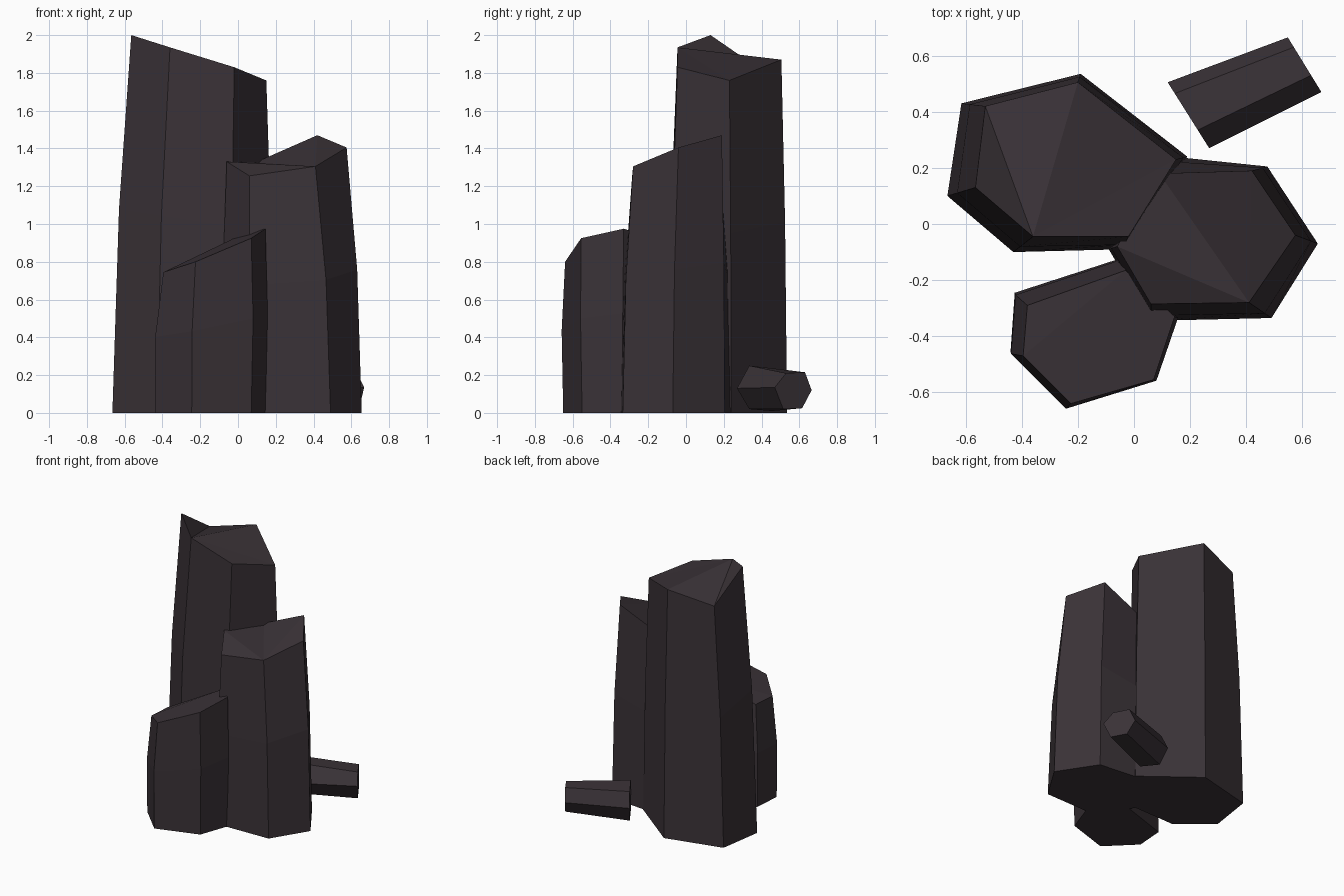
import bpy
import bmesh
from mathutils import Vector

if "Cube" in bpy.data.objects:
    bpy.data.objects.remove(bpy.data.objects["Cube"])

rock = bpy.data.materials.new("dark basalt")
rock.diffuse_color = (0.042, 0.032, 0.038, 1)
rock.use_nodes = True
rock.node_tree.nodes["Principled BSDF"].inputs["Base Color"].default_value = rock.diffuse_color


def loft(name, rings, fan):
    """Skin six-sided rings; the last ring is capped with a fan from one corner."""
    bm = bmesh.new()
    loops = [[bm.verts.new(p) for p in ring] for ring in rings]
    n = len(loops[0])
    for low, high in zip(loops, loops[1:]):
        for i in range(n):
            j = (i + 1) % n
            bm.faces.new((low[i], low[j], high[j], high[i]))
    bm.faces.new(loops[0][::-1])
    top = loops[-1]
    for k in range(1, n - 1):
        bm.faces.new((top[fan], top[(fan + k) % n], top[(fan + k + 1) % n]))
    bmesh.ops.recalc_face_normals(bm, faces=bm.faces)
    mesh = bpy.data.meshes.new(name)
    bm.to_mesh(mesh)
    bm.free()
    mesh.materials.append(rock)
    bpy.context.collection.objects.link(bpy.data.objects.new(name, mesh))


def column(name, base, top, fan, inset=0.3, bulge=0.0):
    """Standing column: footprint, slightly tapered waist, broken slanted top."""
    base = [Vector((x, y, 0)) for x, y in base]
    top = [Vector(p) for p in top]
    centre = sum(base, Vector()) / len(base)
    waist = []
    for b, t in zip(base, top):
        p = b.lerp(t, inset) + (b - centre).normalized() * bulge
        p.z = t.z * 0.54
        waist.append(p)
    loft(name, [base, waist, top], fan)


# Tall column at the back left
column("tall_column",
       [(-0.665, 0.10), (-0.43, -0.10), (-0.04, -0.09),
        (0.19, 0.24), (-0.19, 0.535), (-0.615, 0.43)],
       [(-0.565, 0.13, 2.0), (-0.36, -0.045, 1.935), (-0.02, -0.045, 1.83),
        (0.15, 0.23, 1.76), (-0.20, 0.505, 1.87), (-0.53, 0.42, 1.80)],
       fan=1, inset=0.35)

# Middle column on the right
column("middle_column",
       [(-0.09, -0.09), (0.06, -0.345), (0.49, -0.335),
        (0.655, -0.07), (0.475, 0.205), (0.09, 0.245)],
       [(-0.06, -0.08, 1.33), (0.06, -0.285, 1.255), (0.41, -0.28, 1.305),
        (0.575, -0.04, 1.405), (0.42, 0.19, 1.47), (0.09, 0.18, 1.325)],
       fan=2)

# Short column at the front left
column("short_column",
       [(-0.44, -0.455), (-0.245, -0.65), (0.07, -0.55),
        (0.145, -0.34), (-0.04, -0.12), (-0.425, -0.245)],
       [(-0.395, -0.47, 0.745), (-0.225, -0.64, 0.80), (0.07, -0.555, 0.925),
        (0.145, -0.33, 0.975), (-0.03, -0.165, 0.92), (-0.38, -0.29, 0.745)],
       fan=4, bulge=0.012)

# Fallen piece lying behind, with slanted hexagonal ends
inner = [(0.27, 0.13), (0.335, 0.02), (0.455, 0.01),
         (0.505, 0.13), (0.465, 0.235), (0.335, 0.25)]
outer = [(0.47, 0.135), (0.515, 0.02), (0.615, 0.025),
         (0.665, 0.12), (0.63, 0.215), (0.53, 0.21)]
loft("fallen_piece",
     [[(0.12 + 0.63 * (0.505 - y), y, z) for y, z in inner],
      [(0.545 + 0.615 * (0.67 - y), y, z) for y, z in outer]],
     fan=0)
